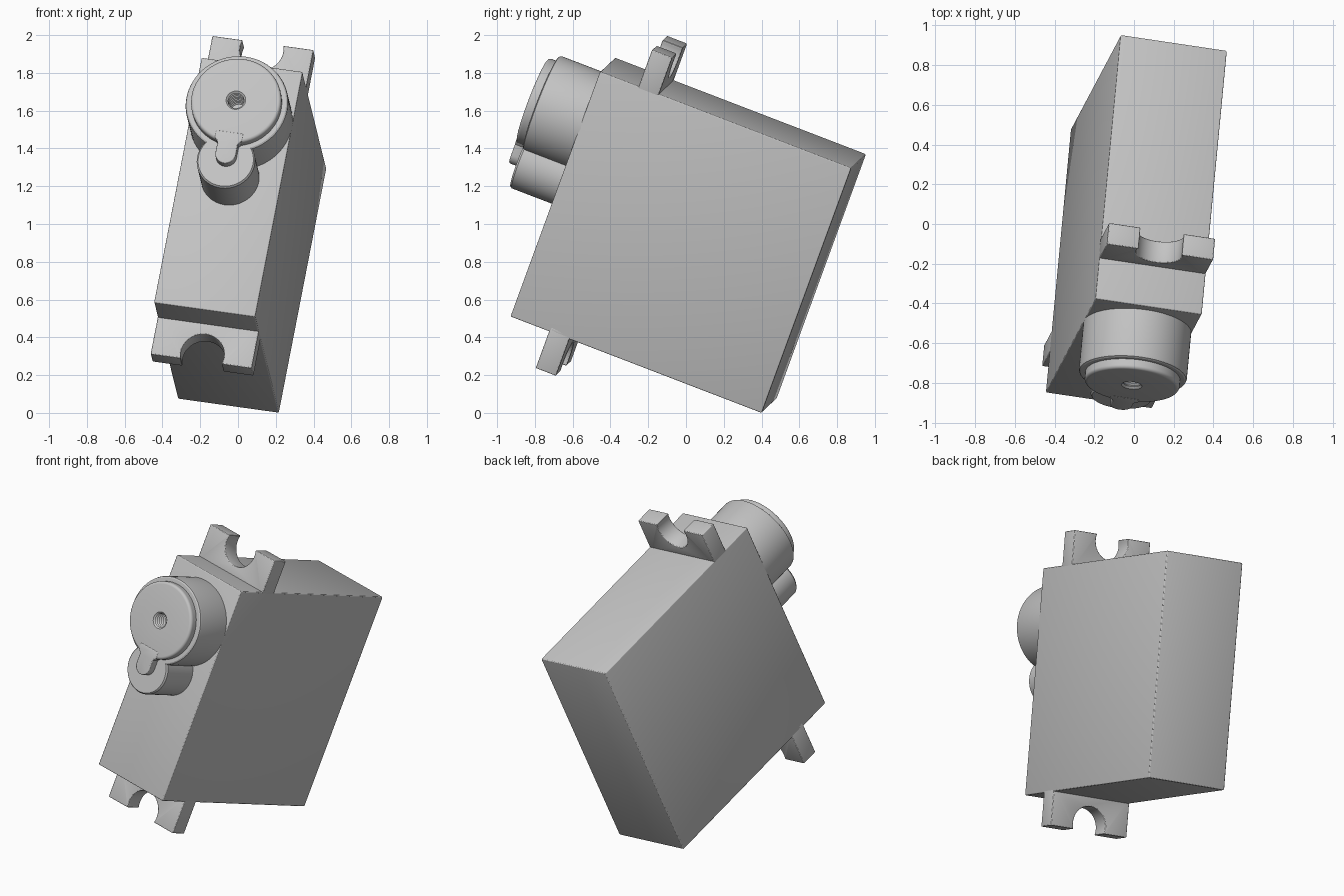
import bpy
import bmesh
from math import sin, cos, pi, radians, asin
from mathutils import Matrix, Vector

if "Cube" in bpy.data.objects:
    bpy.data.objects.remove(bpy.data.objects["Cube"], do_unlink=True)

# Tilted frame of the motor: across (x), front to back (y), along the case (z)
across = Vector((0.98, -0.146, -0.137)).normalized()
depth = Vector((0.087, 0.93, -0.357))
depth = (depth - across * depth.dot(across)).normalized()
along = across.cross(depth)
frame = Matrix((across, depth, along)).transposed().to_4x4()
frame.translation = (-0.1775, -0.89, 0.547)

HALF, DEEP, TALL = 0.273, 1.43, 1.404

grey = bpy.data.materials.new("light grey plastic")
grey.use_nodes = True
colour = (0.55, 0.55, 0.55, 1)
grey.diffuse_color = colour
grey.node_tree.nodes["Principled BSDF"].inputs["Base Color"].default_value = colour


def finish(name, bm, bevel=0.0):
    """Round the sharp edges, tilt the part and add it to the scene."""
    bmesh.ops.remove_doubles(bm, verts=bm.verts, dist=0.0001)
    bmesh.ops.recalc_face_normals(bm, faces=bm.faces)
    if bevel:
        sharp = [e for e in bm.edges if e.calc_face_angle(0) > radians(50)]
        bmesh.ops.bevel(bm, geom=sharp, offset=bevel, segments=3,
                        profile=0.5, affect='EDGES')
    mesh = bpy.data.meshes.new(name)
    bm.to_mesh(mesh)
    bm.free()
    mesh.transform(frame)
    mesh.materials.append(grey)
    part = bpy.data.objects.new(name, mesh)
    bpy.context.collection.objects.link(part)
    bpy.ops.object.select_all(action='DESELECT')
    part.select_set(True)
    bpy.context.view_layer.objects.active = part
    bpy.ops.object.shade_smooth_by_angle(angle=radians(20))


def plate(name, outline, front, back, bevel):
    """Extrude an outline in the across/along plane through the depth."""
    bm = bmesh.new()
    face = bm.faces.new([bm.verts.new((x, front, z)) for x, z in outline])
    new = bmesh.ops.extrude_face_region(bm, geom=[face])["geom"]
    verts = [v for v in new if isinstance(v, bmesh.types.BMVert)]
    bmesh.ops.translate(bm, verts=verts, vec=(0, back - front, 0))
    finish(name, bm, bevel)


def lathe(name, profile, height):
    """Revolve (radius, depth) points about a depth axis."""
    bm = bmesh.new()
    verts = [bm.verts.new((r, y, height)) for r, y in profile]
    edges = [bm.edges.new(pair) for pair in zip(verts, verts[1:])]
    bmesh.ops.spin(bm, geom=verts + edges, cent=(0, 0, height),
                   axis=(0, 1, 0), angle=2 * pi, steps=72)
    finish(name, bm)


def arc(cx, cz, r, start, end, steps=28):
    angles = [start + (end - start) * i / steps for i in range(steps + 1)]
    return [(cx + r * cos(a), cz + r * sin(a)) for a in angles]


# Case
plate("case", [(-HALF, 0), (HALF, 0), (HALF, TALL), (-HALF, TALL)], 0, DEEP, 0.008)

# Mounting tabs with open screw slots
tab, slot_z, slot_r = 0.21, 0.172, 0.116
lip = asin((tab - slot_z) / slot_r)
outline = [(-HALF, -0.03), (-HALF, tab)]
outline += arc(0, slot_z, slot_r, pi - lip, 2 * pi + lip)
outline += [(HALF, tab), (HALF, -0.03)]
plate("top_mounting_tab", [(x, TALL + z) for x, z in outline], 0.22, 0.335, 0.006)
plate("bottom_mounting_tab", [(x, -z) for x, z in outline], 0.22, 0.335, 0.006)

# Gear housing and the smaller boss below it
AXIS = 1.08
lathe("gear_housing", [(0, 0.05), (HALF, 0.05), (HALF, -0.245), (0.27, -0.255),
                       (0.262, -0.26), (0.2, -0.26)], AXIS)
lathe("small_boss", [(0, 0.05), (0.155, 0.05), (0.155, -0.25), (0.147, -0.26),
                     (0, -0.26)], 0.755)

# Output cap with a rounded rim and a threaded centre hole
rim = [(0.222 + 0.018 * cos(a), -0.292 - 0.018 * sin(a))
       for a in [pi / 2 * i / 5 for i in range(6)]]
thread = [(0.052 if i % 2 == 0 else 0.042, -0.31 + 0.01 * i) for i in range(18)]
lathe("output_cap", [(0.24, -0.25)] + rim + thread + [(0, -0.14)], AXIS)

# Pointer reaching down from the cap
pointer = arc(0, 0.775, 0.055, pi, 2 * pi, 16)
pointer += [(0.055, 0.835), (0.075, 0.86), (0.075, 0.9),
            (-0.075, 0.9), (-0.075, 0.86), (-0.055, 0.835)]
plate("cap_pointer", pointer, -0.312, -0.25, 0.008)
